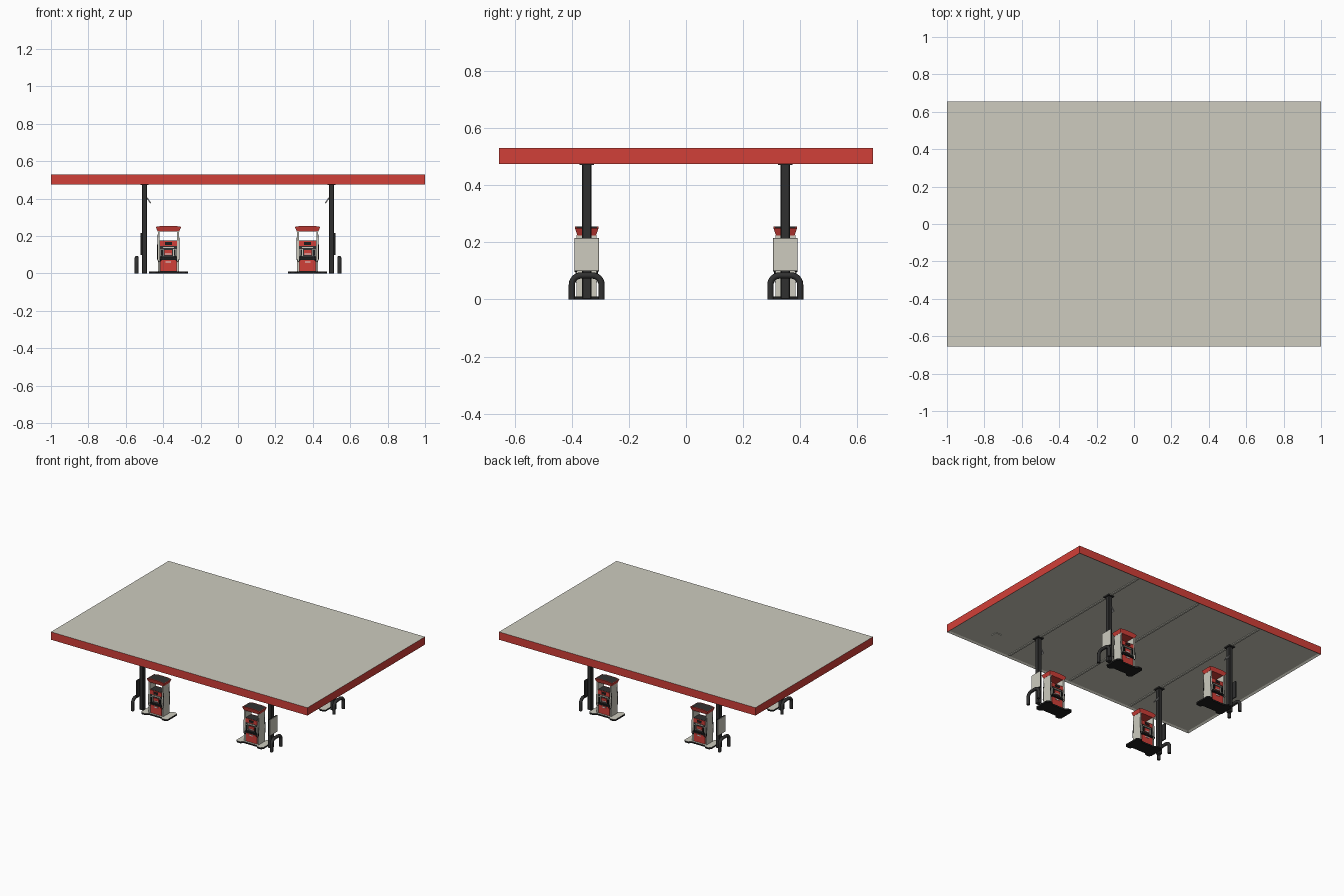
import bpy, bmesh, math
from mathutils import Vector

if "Cube" in bpy.data.objects:
    bpy.data.objects.remove(bpy.data.objects["Cube"], do_unlink=True)


def material(name, r, g, b):
    m = bpy.data.materials.new(name)
    m.use_nodes = True
    m.diffuse_color = (r, g, b, 1)
    m.node_tree.nodes["Principled BSDF"].inputs["Base Color"].default_value = (r, g, b, 1)
    return m


CREAM = material("warm_cream", 0.61, 0.60, 0.52)
RED = material("signal_red", 0.64, 0.05, 0.04)
DARK = material("charcoal", 0.03, 0.03, 0.03)
BLACK = material("rubber_black", 0.012, 0.012, 0.012)
GREY = material("mid_grey", 0.25, 0.25, 0.25)
WHITE = material("label_white", 0.8, 0.8, 0.78)

POST_X, PUMP_X, ROW_Y = 0.5, 0.372, 0.348


def finish(name, bm, mats, mirrored=True):
    """Turn a bmesh into an object, optionally repeated at all four islands."""
    bmesh.ops.recalc_face_normals(bm, faces=bm.faces)
    mesh = bpy.data.meshes.new(name)
    bm.to_mesh(mesh)
    bm.free()
    for m in mats:
        mesh.materials.append(m)
    ob = bpy.data.objects.new(name, mesh)
    bpy.context.collection.objects.link(ob)
    if mirrored:
        mod = ob.modifiers.new("four_islands", "MIRROR")
        mod.use_axis = (True, True, False)
        mod.use_mirror_merge = False
    return ob


def add_box(bm, centre, size):
    verts = bmesh.ops.create_cube(bm, size=1)["verts"]
    for v in verts:
        v.co = Vector(c + a * s for c, a, s in zip(centre, v.co, size))
    return verts


def box(name, centre, size, mat, mirrored=True, bevel=0):
    bm = bmesh.new()
    add_box(bm, centre, size)
    if bevel:
        bmesh.ops.bevel(bm, geom=bm.edges[:], offset=bevel, segments=1, affect="EDGES")
    return finish(name, bm, [mat], mirrored)


def pump_panel(name, x, z, w, h, mat, y=0.032, depth=0.006):
    """The same panel on both faces of the pump."""
    bm = bmesh.new()
    for side in (-1, 1):
        add_box(bm, (PUMP_X + x, ROW_Y + side * y, z), (w, depth, h))
    return finish(name, bm, [mat])


def prism(bm, points, axis_point, direction):
    """Extrude a polygon given by points mapped through axis_point."""
    face = bm.faces.new([bm.verts.new(axis_point(*p)) for p in points])
    new = bmesh.ops.extrude_face_region(bm, geom=[face])["geom"]
    moved = [v for v in new if isinstance(v, bmesh.types.BMVert)]
    bmesh.ops.translate(bm, verts=moved, vec=direction)


def tube(name, points, radius, mat):
    curve = bpy.data.curves.new(name, "CURVE")
    curve.dimensions = "3D"
    curve.bevel_depth = radius
    curve.bevel_resolution = 2
    curve.use_fill_caps = True
    spline = curve.splines.new("POLY")
    spline.points.add(len(points) - 1)
    for p, co in zip(spline.points, points):
        p.co = (*co, 1)
    temp = bpy.data.objects.new(name + "_path", curve)
    bpy.context.collection.objects.link(temp)
    bpy.context.view_layer.update()
    mesh = bpy.data.meshes.new_from_object(temp.evaluated_get(bpy.context.evaluated_depsgraph_get()))
    bpy.data.objects.remove(temp, do_unlink=True)
    bm = bmesh.new()
    bm.from_mesh(mesh)
    bpy.data.meshes.remove(mesh)
    for f in bm.faces:
        f.smooth = len(f.verts) == 4
        f.material_index = 0
    return finish(name, bm, [mat])


# Canopy: red fascia, cream roof and recessed cream soffit
bm = bmesh.new()
add_box(bm, (0, 0, 0.5025), (2, 1.31, 0.055))
bm.faces.ensure_lookup_table()
soffit = min(bm.faces, key=lambda f: f.calc_center_median().z)
bmesh.ops.inset_region(bm, faces=[soffit], thickness=0.018)
bmesh.ops.translate(bm, verts=soffit.verts[:], vec=(0, 0, 0.008))
bm.normal_update()
for f in bm.faces:
    f.material_index = 1 if abs(f.normal.z) > 0.5 else 0
finish("canopy", bm, [RED, CREAM], mirrored=False)

# Soffit ribs and access hatch
for i, x in enumerate((-0.5, 0, 0.5)):
    box(f"soffit_rib_{i + 1}", (x, 0, 0.481), (0.014, 1.272, 0.006), CREAM, mirrored=False)
box("soffit_hatch", (0.73, -0.49, 0.481), (0.045, 0.045, 0.005), CREAM, mirrored=False)

# Posts with top flange
box("post", (POST_X, ROW_Y, 0.24), (0.028, 0.032, 0.48), DARK, bevel=0.003)
box("post_flange", (POST_X, ROW_Y, 0.476), (0.044, 0.05, 0.008), DARK)

# Sign panel on the outer side of each post
box("sign_frame", (POST_X + 0.0165, ROW_Y, 0.158), (0.007, 0.086, 0.116), DARK)
box("sign_panel", (POST_X + 0.021, ROW_Y, 0.158), (0.003, 0.082, 0.112), CREAM)

# Tilted floodlight on the inner side of each post
light = bmesh.new()
prism(light, [(0.014, 0.408), (0.036, 0.378), (0.031, 0.374), (0.012, 0.400)],
      lambda x, z: (POST_X - x, ROW_Y - 0.014, z), (0, 0.028, 0))
finish("floodlight", light, [GREY])

# Bumper hoop outside each post
path = [(-0.052, 0)]
for side in (-1, 1):
    for i in range(7):
        a = math.radians(15 * i)
        s = a if side < 0 else math.pi / 2 - a
        path.append((side * (0.020 + 0.032 * math.cos(s)), 0.052 + 0.032 * math.sin(s)))
path.append((0.052, 0))
tube("bumper_hoop", [(0.542, ROW_Y + y, z) for y, z in path], 0.011, DARK)

# Dog-bone island: cream top with dark sides
quarter = [(0.104, 0.050), (0.092, 0.062), (0.066, 0.062), (0.050, 0.046)]
outline = quarter + [(-x, y) for x, y in reversed(quarter)]
outline += [(-x, -y) for x, y in outline]
bm = bmesh.new()
prism(bm, outline, lambda x, y: (PUMP_X + x, ROW_Y + y, 0), (0, 0, 0.011))
bmesh.ops.recalc_face_normals(bm, faces=bm.faces)
for f in bm.faces:
    f.material_index = 1 if f.normal.z > 0.5 else 0
finish("island_base", bm, [BLACK, CREAM])

# Pump cabinet and side panels carrying the hood
box("pump_cabinet", (PUMP_X, ROW_Y, 0.092), (0.094, 0.060, 0.166), DARK)
bm = bmesh.new()
for side in (-1, 1):
    add_box(bm, (PUMP_X + side * 0.052, ROW_Y, 0.118), (0.010, 0.070, 0.216))
finish("pump_side_panels", bm, [CREAM])

# Hood: arched red top, flared outward, with a dark inset lid
bm = bmesh.new()
hood = [(-0.058, 0.225), (0.058, 0.225), (0.068, 0.249), (0.035, 0.255),
        (-0.035, 0.255), (-0.068, 0.249)]
prism(bm, hood, lambda x, z: (PUMP_X + x, ROW_Y - 0.041, z), (0, 0.082, 0))
for v in bm.verts:
    if v.co.z < 0.23:
        v.co.y = ROW_Y + (v.co.y - ROW_Y) * 0.8
bmesh.ops.recalc_face_normals(bm, faces=bm.faces)
lid = [f for f in bm.faces if f.normal.z > 0.5]
bmesh.ops.inset_region(bm, faces=lid, thickness=0.006)
for f in lid:
    f.material_index = 1
finish("pump_hood", bm, [RED, DARK])

# Pump faces: lower door, keypad shelf, screens and upper band
pump_panel("lower_door", 0, 0.042, 0.086, 0.058, RED)
pump_panel("door_label", 0, 0.062, 0.030, 0.006, WHITE, y=0.0345)
pump_panel("shelf", 0, 0.080, 0.094, 0.010, BLACK, y=0.035, depth=0.012)
pump_panel("middle_panel", 0, 0.112, 0.040, 0.026, RED)
pump_panel("grade_buttons", 0, 0.104, 0.034, 0.006, WHITE, y=0.0345)
pump_panel("upper_band", 0, 0.160, 0.090, 0.028, RED)
pump_panel("display", 0, 0.160, 0.036, 0.016, BLACK, y=0.0345)
pump_panel("price_strip", 0, 0.138, 0.060, 0.006, CREAM)

# Nozzles and hoses on both edges of each face
for edge, label in ((-1, "inner"), (1, "outer")):
    pump_panel(f"{label}_nozzle_plate", edge * 0.034, 0.112, 0.018, 0.036, CREAM)
    pump_panel(f"{label}_nozzle", edge * 0.034, 0.112, 0.009, 0.030, BLACK, y=0.037, depth=0.010)
    for face, end in ((-1, "front"), (1, "back")):
        hose = [(0.034, 0.037, 0.098), (0.040, 0.040, 0.070), (0.050, 0.040, 0.062),
                (0.058, 0.038, 0.075), (0.058, 0.034, 0.150), (0.055, 0.032, 0.210)]
        tube(f"{label}_{end}_hose",
             [(PUMP_X + edge * x, ROW_Y + face * y, z) for x, y, z in hose], 0.002, BLACK)
